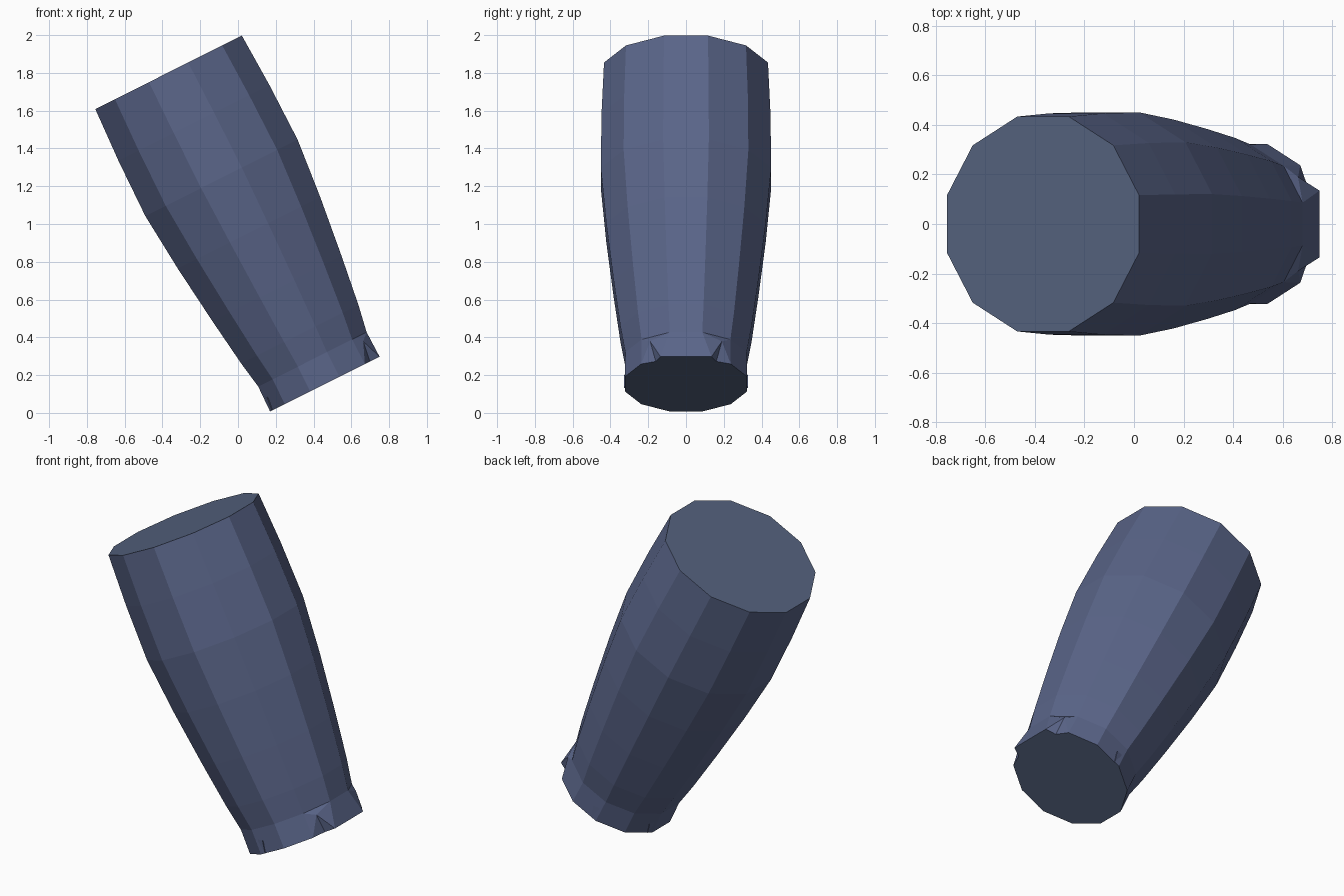
import bpy, bmesh, math
from mathutils import Vector

if "Cube" in bpy.data.objects:
    bpy.data.objects.remove(bpy.data.objects["Cube"])

SIDES = 12
# tilted frame: t runs down the axis, u across it in the xz plane
TOP = Vector((-0.3675, 0, 1.803))
AXIS = Vector((0.448, 0, -0.894))
ACROSS = Vector((0.894, 0, 0.448))
SIDE = Vector((0, 1, 0))
END = 1.846


def place(t, u, y):
    return TOP + AXIS * t + ACROSS * u + SIDE * y


def material(name, rgb):
    m = bpy.data.materials.new(name)
    m.diffuse_color = (*rgb, 1)
    m.use_nodes = True
    m.node_tree.nodes["Principled BSDF"].inputs["Base Color"].default_value = m.diffuse_color
    return m


def finish(bm, name, mats):
    bmesh.ops.recalc_face_normals(bm, faces=bm.faces)
    me = bpy.data.meshes.new(name)
    bm.to_mesh(me)
    bm.free()
    for m in mats:
        me.materials.append(m)
    ob = bpy.data.objects.new(name, me)
    bpy.context.collection.objects.link(ob)
    return ob


body_blue = material("slate blue", (0.102, 0.130, 0.250))
cap_blue = material("grey blue", (0.089, 0.122, 0.209))

# tapered sleeve: (distance down the axis, distance from axis to flat side)
profile = [(0, 0.434), (0.30, 0.447), (0.625, 0.451), (0.95, 0.422),
           (1.28, 0.383), (1.55, 0.347), (1.70, 0.321), (END, 0.324)]
bm = bmesh.new()
rings = []
for t, flat in profile:
    r = flat / math.cos(math.pi / SIDES)
    ring = []
    for i in range(SIDES):
        a = math.radians(15 + 30 * i)
        u, y = r * math.cos(a), r * math.sin(a)
        if t == END and i in (0, SIDES - 1):
            y = math.copysign(0.135, y)  # flared lip corners
        ring.append(bm.verts.new(place(t, u, y)))
    rings.append(ring)

outline = list(rings[-1])
for k in range(len(rings) - 1):
    a, b = rings[k], rings[k + 1]
    for i in range(SIDES):
        j = (i + 1) % SIDES
        if k == len(rings) - 2 and i in (0, SIDES - 2):
            # folded notch beside each flared corner
            n, w, s = (i, j, 1) if i == 0 else (j, i, -1)
            tip = bm.verts.new(place(1.735, 0.283, 0.19 * s))
            notch = bm.verts.new(place(END, 0.267, 0.16 * s))
            for f in ((a[n], tip, b[n]), (tip, notch, b[n]), (a[n], a[w], tip),
                      (tip, a[w], b[w]), (tip, b[w], notch)):
                bm.faces.new(f)
            outline.insert(outline.index(b[j]), notch)
        else:
            bm.faces.new((a[i], a[j], b[j], b[i]))

# flat end caps
for loop in (rings[0], outline):
    bm.faces.new(loop).material_index = 1
finish(bm, "tapered_sleeve", [body_blue, cap_blue])

# small creased slivers around the narrow end
bm = bmesh.new()
for deg in (99, 160):
    for s in (1, -1):
        pts = []
        for t, turn, r in ((1.76, 4, 0.330), (1.77, -3, 0.330),
                           (END, 0, 0.333), (1.82, 0, 0.30)):
            a = math.radians(deg + turn)
            pts.append(bm.verts.new(place(t, r * math.cos(a), s * r * math.sin(a))))
        for f in ((0, 1, 2), (0, 1, 3), (1, 2, 3), (0, 2, 3)):
            bm.faces.new([pts[i] for i in f])
finish(bm, "hem_creases", [body_blue])
